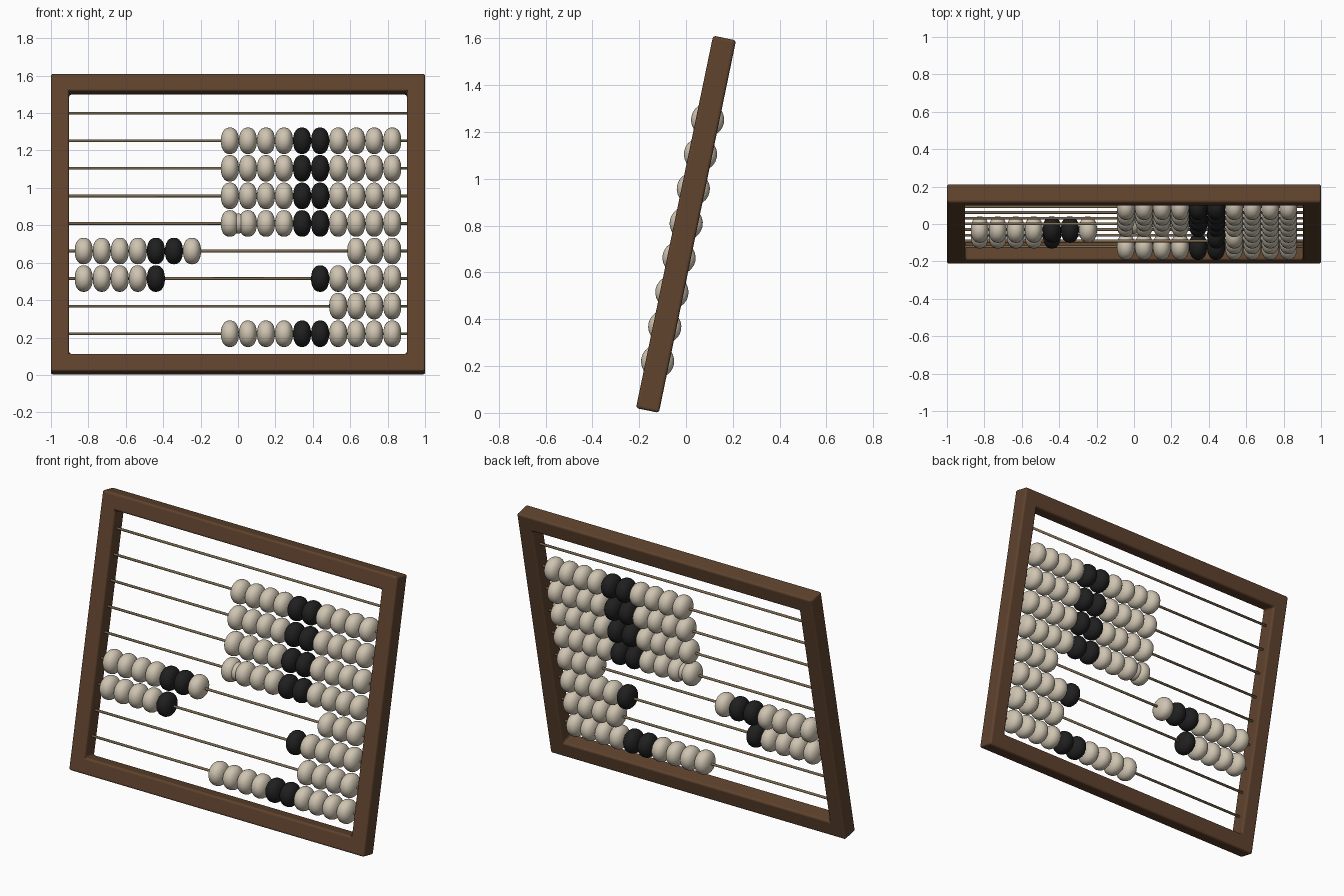
import bpy, bmesh, math
from mathutils import Matrix, Vector

cube = bpy.data.objects.get("Cube")
if cube:
    bpy.data.objects.remove(cube)

# Everything is built upright, then leaned back by one matrix
LEAN = Matrix.Translation((0, 0, 0.806)) @ Matrix.Rotation(math.radians(-11.7), 4, 'X')
HALF_H, DEPTH, BAR = 0.8125, 0.1, 0.097
ROW_GAP, BEAD_GAP, END = 0.1505, 0.0965, 0.825


def material(name, rgb, rough):
    m = bpy.data.materials.new(name)
    m.use_nodes = True
    m.diffuse_color = (*rgb, 1)
    bsdf = m.node_tree.nodes["Principled BSDF"]
    bsdf.inputs["Base Color"].default_value = (*rgb, 1)
    bsdf.inputs["Roughness"].default_value = rough
    return m


wood = material("brown wood", (0.115, 0.056, 0.027), 0.6)
cream = material("cream bead", (0.62, 0.55, 0.44), 0.5)
black = material("black bead", (0.014, 0.014, 0.014), 0.5)
brass = material("dull brass", (0.21, 0.15, 0.085), 0.5)


def mesh_from(bm, name, mat, smooth=True):
    me = bpy.data.meshes.new(name)
    bmesh.ops.recalc_face_normals(bm, faces=bm.faces)
    for f in bm.faces:
        f.smooth = smooth
    bm.to_mesh(me)
    bm.free()
    me.materials.append(mat)
    return me


def place(name, mesh, loc=(0, 0, 0), scale=1):
    ob = bpy.data.objects.new(name, mesh)
    bpy.context.collection.objects.link(ob)
    ob.matrix_world = LEAN @ Matrix.Translation(loc) @ Matrix.Scale(scale, 4)
    return ob


# Frame: rectangular ring, extruded and softened
bm = bmesh.new()
corners = [(-1, -1), (1, -1), (1, 1), (-1, 1)]
outer = [bm.verts.new((x, -DEPTH / 2, z * HALF_H)) for x, z in corners]
inner = [bm.verts.new((x * (1 - BAR), -DEPTH / 2, z * (HALF_H - BAR))) for x, z in corners]
ring = []
for i in range(4):
    j = (i + 1) % 4
    ring.append(bm.faces.new((outer[i], outer[j], inner[j], inner[i])))
back = bmesh.ops.extrude_face_region(bm, geom=ring, use_keep_orig=True)["geom"]
bmesh.ops.translate(bm, vec=(0, DEPTH, 0),
                    verts=[v for v in back if isinstance(v, bmesh.types.BMVert)])
frame = place("frame", mesh_from(bm, "frame", wood, smooth=False))
bevel = frame.modifiers.new("soft edges", 'BEVEL')
bevel.width = 0.012
bevel.segments = 3
bevel.limit_method = 'ANGLE'

# Rod running across the frame
SIDEWAYS = Matrix.Rotation(math.pi / 2, 4, 'Y')
bm = bmesh.new()
bmesh.ops.create_cone(bm, cap_ends=True, segments=12, radius1=0.0075, radius2=0.0075,
                      depth=1.84, matrix=SIDEWAYS)
rod_mesh = mesh_from(bm, "rod", brass)


# Bead: sphere swelled slightly toward a barrel, then narrowed along the rod
def bead_mesh(name, mat):
    bm = bmesh.new()
    bmesh.ops.create_uvsphere(bm, u_segments=24, v_segments=16, radius=1, matrix=SIDEWAYS)
    n = 2.3
    for v in bm.verts:
        r = math.hypot(v.co.y, v.co.z)
        v.co *= (abs(v.co.x) ** n + r ** n) ** (-1 / n)
        v.co = Vector((v.co.x * 0.048, v.co.y * 0.071, v.co.z * 0.071))
    return mesh_from(bm, name, mat)


cream_mesh = bead_mesh("cream_bead", cream)
black_mesh = bead_mesh("black_bead", black)

# Rows from top to bottom: beads pushed left, beads pushed right (c cream, b black)
FULL = "ccccbbcccc"
rows = [("", ""), ("", FULL), ("", FULL), ("", FULL), ("", FULL),
        ("ccccbbc", "ccc"), ("ccccb", "bcccc"), ("", "cccc"), ("", FULL)]


def add_beads(code, start, step, z, label):
    for i, c in enumerate(code):
        place(f"{label}_bead_{i + 1}", black_mesh if c == "b" else cream_mesh,
              (start + i * step, 0, z))


for k, (right, left) in enumerate(rows):
    z = (4 - k) * ROW_GAP + 0.004
    place(f"rod_{k + 1}", rod_mesh, (0, 0, z))
    add_beads(right, -END, BEAD_GAP, z, f"row_{k + 1}_right")
    add_beads(left[::-1], END, -BEAD_GAP, z, f"row_{k + 1}_left")

# Small spare bead tucked between two others on the middle rod
place("spare_bead", cream_mesh, (0, 0, 0.004), 0.76)
